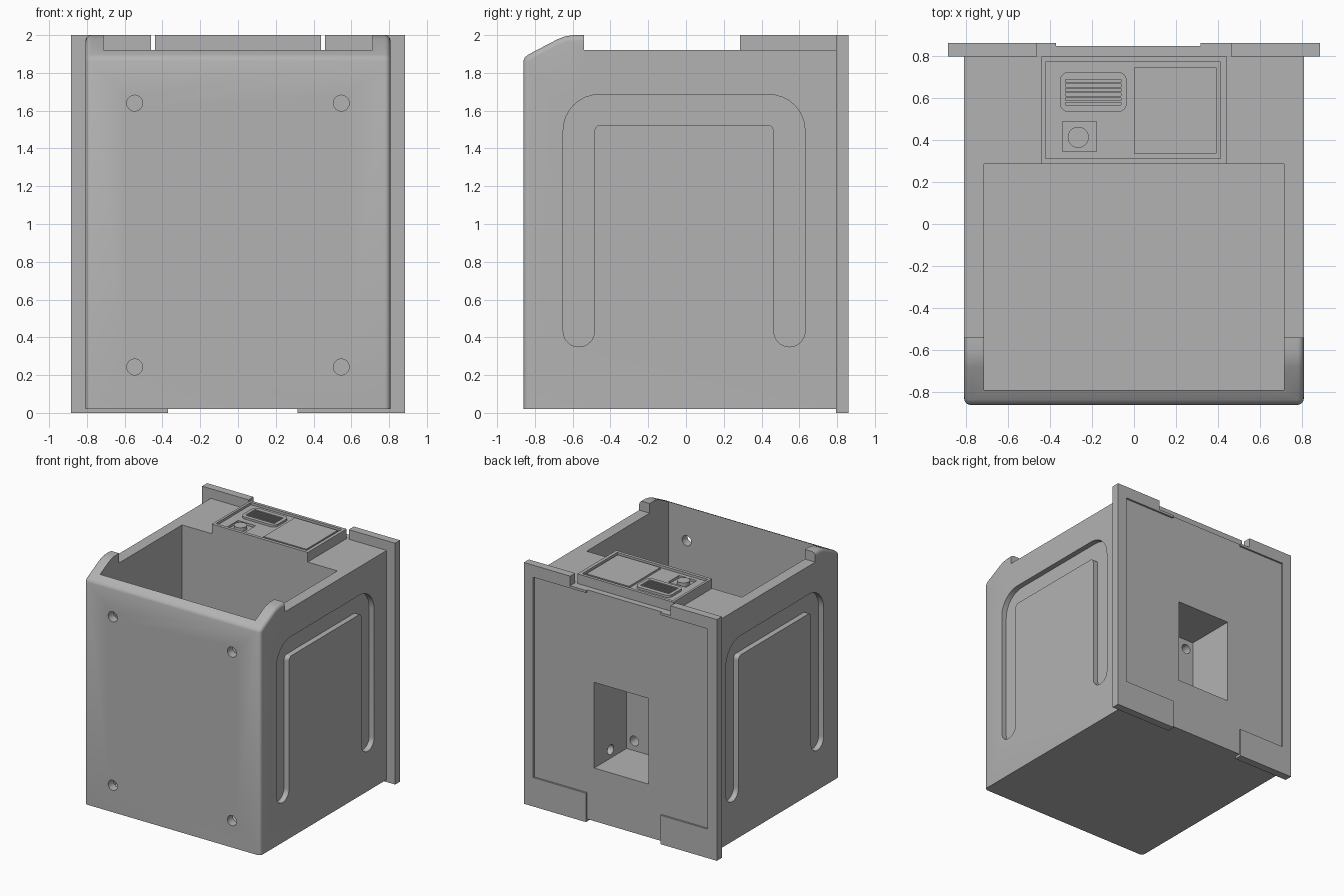
import bpy, bmesh, math
from mathutils import Vector

cube = bpy.data.objects.get("Cube")
if cube:
    bpy.data.objects.remove(cube, do_unlink=True)

grey = bpy.data.materials.new("plain_grey")
grey.use_nodes = True
COLOUR = (0.45, 0.45, 0.45, 1)
grey.diffuse_color = COLOUR
grey.node_tree.nodes["Principled BSDF"].inputs["Base Color"].default_value = COLOUR


def prism(name, points, axis, low, high, bevel_rule=None, radius=0.03):
    """Extrude a 2D outline along an axis, optionally rounding chosen edges."""
    place = {"x": lambda a, b, t: (t, a, b),
             "y": lambda a, b, t: (a, t, b),
             "z": lambda a, b, t: (a, b, t)}[axis]
    bm = bmesh.new()
    lower = [bm.verts.new(place(a, b, low)) for a, b in points]
    upper = [bm.verts.new(place(a, b, high)) for a, b in points]
    bm.faces.new(lower)
    bm.faces.new(upper)
    for i in range(len(points)):
        j = (i + 1) % len(points)
        bm.faces.new((lower[i], lower[j], upper[j], upper[i]))
    bmesh.ops.recalc_face_normals(bm, faces=bm.faces)
    if bevel_rule:
        edges = [e for e in bm.edges if bevel_rule(e.verts[0].co, e.verts[1].co)]
        bmesh.ops.bevel(bm, geom=edges, offset=radius, segments=5, profile=0.5,
                        affect="EDGES", clamp_overlap=True)
    mesh = bpy.data.meshes.new(name)
    bm.to_mesh(mesh)
    bm.free()
    mesh.materials.append(grey)
    obj = bpy.data.objects.new(name, mesh)
    bpy.context.collection.objects.link(obj)
    return obj


def rect(x0, x1, y0, y1):
    return [(x0, y0), (x1, y0), (x1, y1), (x0, y1)]


def circle(x, y, r, n=32):
    return [(x + r * math.cos(i * math.tau / n), y + r * math.sin(i * math.tau / n))
            for i in range(n)]


def rounded(corners, steps=8):
    """Round right-angled corners given as (x, y, radius)."""
    out = []
    for i, (x, y, r) in enumerate(corners):
        here = Vector((x, y))
        before = (Vector(corners[i - 1][:2]) - here).normalized() * r
        after = (Vector(corners[(i + 1) % len(corners)][:2]) - here).normalized() * r
        for k in range(steps + 1):
            t = k / steps * math.pi / 2
            p = here + before * (1 - math.sin(t)) + after * (1 - math.cos(t))
            out.append((p.x, p.y))
    return out


def combine(target, tool, operation="DIFFERENCE"):
    mod = target.modifiers.new("join", "BOOLEAN")
    mod.operation, mod.object, mod.solver = operation, tool, "EXACT"
    bpy.context.view_layer.objects.active = target
    bpy.ops.object.modifier_apply(modifier=mod.name)
    bpy.data.objects.remove(tool, do_unlink=True)


def cut(target, points, axis, low, high):
    combine(target, prism("cutter", points, axis, low, high))


# Bin body: side profile with sloped, rounded front shoulders
side = [(-0.86, 0.02), (-0.86, 1.865), (-0.853, 1.882), (-0.835, 1.897),
        (-0.68, 1.978), (-0.645, 1.992), (-0.6, 2), (-0.54, 2),
        (-0.54, 1.92), (0.8, 1.92), (0.8, 0.02)]
body = prism("bin_body", side, "x", -0.807, 0.807,
             lambda p, q: abs(p.x - q.x) < 1e-4 and max(p.y, q.y) < -0.53
             and (p.y < -0.55 or q.y < -0.55))

# Back plate with recessed centre, wide corner tabs and bottom feet
outline = [(-0.885, 0), (-0.37, 0), (-0.37, 0.02), (0.315, 0.02), (0.315, 0),
           (0.885, 0), (0.885, 2), (0.46, 2), (0.46, 1.92), (-0.46, 1.92),
           (-0.46, 2), (-0.885, 2)]
plate = prism("back_plate", outline, "y", 0.795, 0.86)
recess = [(-0.37, -1), (0.315, -1), (0.315, 0.24), (0.8, 0.24), (0.8, 1.9),
          (0.315, 1.9), (0.315, 3), (-0.37, 3), (-0.37, 1.9), (-0.8, 1.9),
          (-0.8, 0.24), (-0.37, 0.24)]
cut(plate, recess, "y", 0.845, 1)
combine(body, plate, "UNION")

# Control panel block, then the open bin cavity
combine(body, prism("panel_block", rect(-0.44, 0.44, 0.2, 0.795), "z", 1.8, 2), "UNION")
cut(body, rect(-0.712, 0.712, -0.79, 0.285), "z", 0.1, 3)

# Rear pocket with its screw and cable holes
cut(body, rect(-0.25, 0.25, 0.46, 1.17), "y", 0.42, 1)
for x in (-0.18, 0.18):
    for z in (0.54, 1.09):
        cut(body, circle(x, z, 0.04), "y", 0.2, 0.5)
cut(body, circle(0.63, 0.53, 0.04), "x", 0.2, 0.45)

# Front mounting holes
for x in (-0.547, 0.547):
    for z in (0.243, 1.64):
        cut(body, circle(x, z, 0.042), "y", -1, -0.7)

# Arch-shaped grooves on both sides
arch = rounded([(-0.65, 0.35, 0.082), (-0.65, 1.685, 0.19), (0.63, 1.685, 0.19),
                (0.63, 0.35, 0.082), (0.465, 0.35, 0.082), (0.465, 1.525, 0.035),
                (-0.485, 1.525, 0.035), (-0.485, 0.35, 0.082)])
for low, high in ((0.762, 1), (-1, -0.762)):
    cut(body, arch, "x", low, high)

# Recessed panel face and square button well
cut(body, rect(-0.42, 0.412, 0.312, 0.77), "z", 1.98, 2.1)
cut(body, rect(-0.34, -0.178, 0.345, 0.487), "z", 1.96, 2.1)

# Display, speaker grille and button
display = prism("display", rect(0, 0.392, 0.335, 0.745), "z", 1.97, 1.995)
x0, x1, y0, y1 = -0.352, -0.035, 0.533, 0.722
speaker = prism("speaker", rounded([(x0, y0, 0.04), (x1, y0, 0.04),
                                    (x1, y1, 0.04), (x0, y1, 0.04)]), "z", 1.97, 1.998)
slots, pitch = 6, 0.0215
for i in range(slots):
    y = 0.565 + i * pitch
    cut(speaker, rect(-0.326, -0.062, y, y + 0.0135), "z", 1.982, 2.1)
button = prism("button", circle(-0.265, 0.412, 0.05), "z", 1.95, 1.99)

# Smooth shading with sharp edges kept
bpy.ops.object.select_all(action="DESELECT")
for obj in (body, display, speaker, button):
    obj.select_set(True)
bpy.context.view_layer.objects.active = body
bpy.ops.object.shade_smooth_by_angle(angle=math.radians(32))
